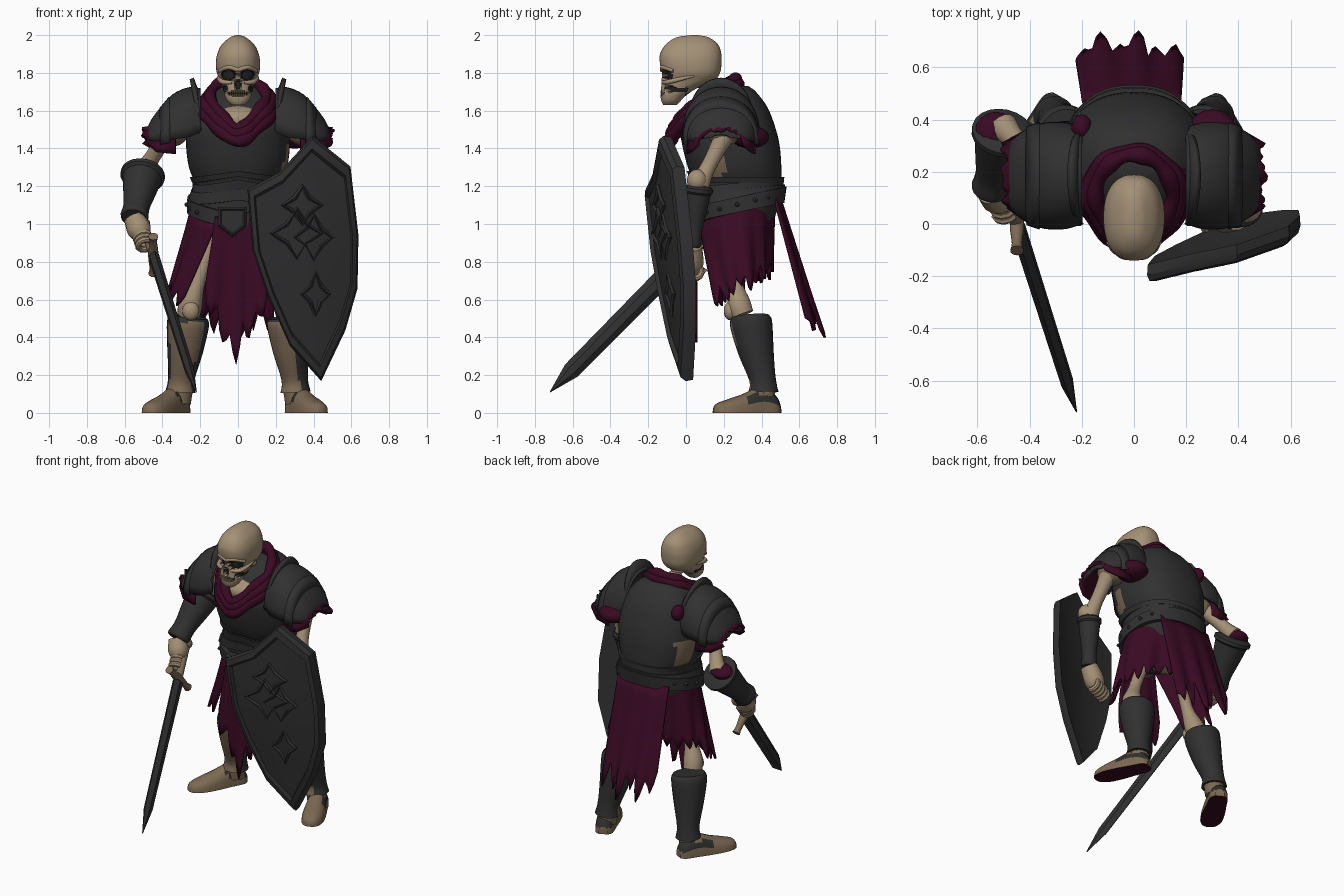
import bpy, bmesh, math, random
from mathutils import Vector
from math import sin, cos, pi

if "Cube" in bpy.data.objects:
    bpy.data.objects.remove(bpy.data.objects["Cube"])
random.seed(7)
parts = []
SIDES = ((1, "left"), (-1, "right"))


def material(name, *rgb):
    mat = bpy.data.materials.new(name)
    mat.use_nodes = True
    mat.diffuse_color = (*rgb, 1)
    mat.node_tree.nodes["Principled BSDF"].inputs["Base Color"].default_value = (*rgb, 1)
    return mat


bone = material("pale bone", .37, .28, .18)
aged = material("aged bone", .2, .14, .085)
iron = material("dark iron", .03, .03, .031)
cloth_red = material("wine cloth", .042, .003, .017)
hollow = material("hollow black", .016, .015, .014)


def spline(rows, steps=4):
    """Catmull-Rom smoothing of rows of numbers."""
    out, last = [], len(rows) - 1
    for i in range(last):
        near = list(zip(rows[max(i - 1, 0)], rows[i], rows[i + 1], rows[min(i + 2, last)]))
        for k in range(steps):
            t = k / steps
            out.append(tuple(q + t / 2 * (r - p + t * (2*p - 5*q + 4*r - s + t * (3*q - p - 3*r + s)))
                             for p, q, r, s in near))
    return out + [tuple(rows[-1])]


def loft(name, rings, *mats, wrap=True, closed=False, rule=None, thick=0):
    """Skin a list of equally long point rings."""
    count, size = len(rings), len(rings[0])
    faces = [(i * size + j, i * size + (j + 1) % size,
              (i + 1) % count * size + (j + 1) % size, (i + 1) % count * size + j)
             for i in range(count if closed else count - 1)
             for j in range(size if wrap else size - 1)]
    if wrap and not closed:
        faces += [tuple(range(size)), tuple(range((count - 1) * size, count * size))]
    mesh = bpy.data.meshes.new(name)
    mesh.from_pydata([tuple(p) for ring in rings for p in ring], [], faces)
    bm = bmesh.new()
    bm.from_mesh(mesh)
    bmesh.ops.recalc_face_normals(bm, faces=bm.faces)
    for face in bm.faces:
        face.material_index = int(rule(face.calc_center_median(), face.normal)) if rule else 0
    bm.to_mesh(mesh)
    bm.free()
    for mat in mats:
        mesh.materials.append(mat)
    obj = bpy.data.objects.new(name, mesh)
    bpy.context.collection.objects.link(obj)
    if thick:
        solid = obj.modifiers.new("thickness", "SOLIDIFY")
        solid.thickness, solid.offset = thick, 0
    parts.append(obj)


def tube(name, rows, *mats, sides=14, ref=(0, 1, 0), closed=False, rule=None):
    """Round limb through rows of x, y, z, radius."""
    pts, rings, n = [Vector(r[:3]) for r in rows], [], len(rows)
    for i, p in enumerate(pts):
        before = pts[i - 1] if i or closed else p
        after = pts[(i + 1) % n] if i < n - 1 or closed else p
        along = (after - before).normalized()
        side = along.cross(Vector(ref)).normalized()
        up = side.cross(along)
        rings.append([p + rows[i][3] * (side * cos(a) + up * sin(a)) for a in turn(sides)])
    loft(name, rings, *mats, closed=closed, rule=rule)


def ellipsoid(name, center, size, mat, n=16):
    loft(name, [[Vector(center) + Vector((size[0] * sin(b) * cos(a), size[1] * sin(b) * sin(a), size[2] * cos(b)))
                 for a in turn(n)] for b in (pi * (i + .1) / (n + .2) for i in range(n + 1))], mat)


def oval(z, front, back, width, angle, grow=0, power=.85):
    c, s = cos(angle), sin(angle)
    return Vector(((width + grow) * math.copysign(abs(c) ** power, c),
                   (front + back) / 2 + ((back - front) / 2 + grow) * math.copysign(abs(s) ** power, s), z))


def turn(n):
    return [2 * pi * k / n for k in range(n)]


# Skull: stacked ovals with pressed-in sockets, nose and mouth
HOLES = ((.05, 1.79, .037, .031), (0, 1.738, .017, .026), (0, 1.69, .052, .012), (.068, 1.715, .012, .018))
PRESS = Vector((0, .03, 0))


def in_hole(p):
    return p.y < -.02 and any(((abs(p.x) - x) / rx) ** 2 + ((p.z - z) / rz) ** 2 < 1 for x, z, rx, rz in HOLES)


skull = [(2.0, .03, .06, .01), (1.988, -.05, .12, .042), (1.95, -.108, .17, .086), (1.9, -.137, .187, .11),
         (1.85, -.138, .188, .117), (1.8, -.127, .18, .112), (1.76, -.13, .15, .094), (1.72, -.133, .06, .08),
         (1.68, -.135, 0, .07), (1.65, -.13, -.03, .056), (1.63, -.12, -.05, .035)]
rings = [[oval(*row, a) for a in turn(72)] for row in spline(skull, 6)]
rings = [[p + PRESS if in_hole(p) else p for p in ring] for ring in rings]
loft("skull", rings, bone, hollow, rule=lambda c, n: in_hole(c - PRESS) or in_hole(c))
for s, side in SIDES:
    tube(side + "_brow", spline([(0, -.127, 1.815, .012), (s * .05, -.119, 1.83, .013),
                                 (s * .1, -.068, 1.81, .009)]), bone)
    tube(side + "_cheekbone", spline([(s * .03, -.122, 1.75, .009), (s * .08, -.095, 1.752, .013),
                                      (s * .102, -.02, 1.77, .01), (s * .1, .05, 1.785, .005)]), bone)
    for k in range(4):
        x = s * (.006 + .011 * k)
        for z in (1.698, 1.682):
            ellipsoid(side + "_tooth", (x, 7 * x * x - .13, z), (.005, .006, .008), bone, 8)
for k in range(6):
    ellipsoid("neck_vertebra", (0, .09 + .03 * k, 1.74 - .03 * k), (.05, .04, .025), bone)
ellipsoid("upper_ribs", (0, .08, 1.55), (.15, .12, .08), bone)

# Breastplate and backplate
BODY = spline([(1.0, .07, .46, .235), (1.12, .06, .495, .245), (1.2, .05, .505, .225), (1.3, .01, .505, .26),
               (1.42, -.02, .495, .275), (1.52, -.03, .47, .265), (1.62, .03, .43, .23), (1.7, .13, .37, .16),
               (1.73, .18, .33, .09)])


def body_point(z, angle, grow=0):
    for low, high in zip(BODY, BODY[1:]):
        if z <= high[0]:
            break
    t = max(0, min(1, (z - low[0]) / (high[0] - low[0])))
    return oval(z, *(a + (b - a) * t for a, b in zip(low[1:], high[1:])), angle, grow)


def band(name, low, high, grow, dip=0, tilt=0):
    """Raised strip round the torso, dipping to a point in front."""
    rings = []
    for z, g in ((low, -.01), (low, grow), (high, grow), (high, -.01)):
        ring = []
        for a in turn(48):
            p = body_point(z, a)
            shift = tilt * (p.y - .1) - (dip * max(0, 1 - abs(p.x) / .2) if p.y < .2 else 0)
            ring.append(body_point(z + shift, a, g))
        rings.append(ring)
    loft(name, rings, iron, closed=True)


loft("cuirass", [[body_point(row[0], a) for a in turn(48)] for row in BODY], iron, aged,
     rule=lambda c, n: abs(n.x) > .6 and 1.25 < c.z < 1.42 and (.13 < c.y < .2 if c.x > 0 else .3 < c.y < .42))
band("cuirass_rim", 1.22, 1.25, .014, -.03)
band("belly_plate_upper", 1.15, 1.2, .012, -.04, .1)
band("belly_plate_lower", 1.1, 1.16, .02, -.03, .12)
band("belt", 1.02, 1.1, .028, .04, .25)
for a in turn(18):
    p = body_point(1.06, a, .03)
    if p.y > .1:
        ellipsoid("belt_rivet", p + Vector((0, 0, .25 * (p.y - .1))), (.012, .012, .012), iron, 8)
outline = [(-.075, .07), (.075, .07), (.075, -.03), (0, -.09), (-.075, -.03)]
loft("buckle", [[(x * k - .03, y, z * k + 1.02) for x, z in outline]
                for k, y in ((1, .06), (1, .015), (.85, .002), (.75, .01))], iron)

# Scarf: draped rolls dipping to a point at the throat
for name, rx, ry, high, r in (("inner_scarf", .15, .165, 1.665, .03), ("middle_scarf", .175, .175, 1.635, .034),
                              ("outer_scarf", .19, .185, 1.6, .034)):
    tube(name, [(rx * sin(a) * (1 - .25 * max(0, cos(a))), .1 - ry * cos(a),
                 high - .105 * cos(a) - .055 * max(0, cos(a)) ** 4,
                 r + .005 * sin(7 * a)) for a in turn(48)], cloth_red, ref=(0, 0, 1), closed=True)


# Shoulders: dome, lame, upright collar blade and a torn sleeve below
def arch(x, depth, low, high, lean=0, n=20):
    return [Vector((x + lean * sin(pi * k / n), .185 + depth * cos(pi * k / n),
                    low + (high - low) * sin(pi * k / n) ** .8)) for k in range(n + 1)]


for s, side in SIDES:
    dome = [(.2, .175, 1.49, 1.71), (.26, .195, 1.46, 1.715), (.34, .195, 1.45, 1.68), (.405, .172, 1.44, 1.61),
            (.45, .14, 1.44, 1.55), (.472, .1, 1.45, 1.505), (.48, .04, 1.46, 1.47)]
    rings = [arch(s * x, *rest) for x, *rest in spline(dome)]
    loft(side + "_pauldron", rings, iron, wrap=False, thick=.018)
    lame = [arch(s * x, *rest) for x, *rest in ((.36, .2, 1.43, 1.67), (.41, .183, 1.42, 1.61))]
    loft(side + "_pauldron_lame", lame, iron, wrap=False, thick=.014)
    blade = [arch(s * .25, .18, 1.47, 1.69), arch(s * .205, .18, 1.48, 1.72, s * .02),
             arch(s * .2, .175, 1.5, 1.77, s * .045)]
    loft(side + "_pauldron_collar", blade, iron, wrap=False, thick=.024)
    sleeve = [arch(s * x, *rest) for x, *rest in ((.33, .18, 1.37, 1.56), (.43, .16, 1.38, 1.52), (.5, .12, 1.42, 1.5))]
    sleeve[-1] = [p + Vector((s * random.uniform(-.02, .012), 0, random.uniform(-.01, .01))) for p in sleeve[-1]]
    loft(side + "_sleeve", sleeve, cloth_red, wrap=False, thick=.014)
    ellipsoid(side + "_shoulder_joint", (s * .35, .2, 1.49), (.09, .09, .08), aged)
ellipsoid("left_rear_scrap", (.3, .34, 1.46), (.1, .1, .06), cloth_red)
ellipsoid("right_rear_scrap", (-.2, .37, 1.6), (.04, .05, .05), cloth_red)


# Arms
def hand(name, center, axis):
    """Four fingers and a thumb curled round an axis."""
    axis, center = Vector(axis).normalized(), Vector(center)
    u = axis.cross(Vector((1, 0, 0))).normalized()
    w = axis.cross(u)
    for k in range(5):
        base = center + axis * (.028 * k - .056)
        tube(name + "_finger", [(*(base + .038 * (u * cos(a) + w * sin(a))), .017)
                                for a in (.6 * j - 1 for j in range(9))], bone, sides=8, ref=axis)


TIP, POMMEL = Vector((-.22, -.72, .11)), Vector((-.5, .16, 1.0))
ALONG = (TIP - POMMEL).normalized()
arms = {"right": [(-.36, .22, 1.5), (-.5, .37, 1.28), (-.55, .13, 1.03), (-.505, .08, .93), 1],
        "left": [(.38, .2, 1.46), (.42, .07, 1.21), (.39, .03, .88), (.32, .03, .74), .65]}
for side, (*joints, bulk) in arms.items():
    shoulder, elbow, wrist, palm = map(Vector, joints)
    tube(side + "_upper_arm", spline([(*shoulder, .055), (*shoulder.lerp(elbow, .3), .044),
                                      (*shoulder.lerp(elbow, .7), .042), (*elbow, .058)]), bone)
    cuff = [(.02, .085), (.06, .108), (.12, .105), (.4, .09), (.75, .07), (.95, .075), (1, .065)]
    tube(side + "_gauntlet", spline([(*elbow.lerp(wrist, t), r * bulk) for t, r in cuff]), iron, sides=20)
    tube(side + "_gauntlet_rim", [(*elbow.lerp(wrist, t), r * bulk)
                                  for t, r in ((.03, .1), (.06, .118), (.12, .118), (.16, .1))], iron, sides=20)
    tube(side + "_palm", spline([(*wrist, .055), (*wrist.lerp(palm, .6), .064), (*palm, .045)]), bone)
    hand(side, palm, ALONG if side == "right" else (1, .3, .2))
ellipsoid("left_elbow", (.43, .06, 1.23), (.06, .055, .06), bone)
ellipsoid("right_cuff_lining", (-.53, .35, 1.28), (.08, .08, .045), cloth_red)

# Sword
across = ALONG.cross(Vector((1, 0, 0))).normalized()
flat = ALONG.cross(across)
guard = POMMEL.lerp(TIP, .2)
loft("sword_blade", [[guard.lerp(TIP, t) + across * w * a + flat * d * b
                      for a, b in ((1, 0), (.4, 1), (-.4, 1), (-1, 0), (-.4, -1), (.4, -1))]
                     for t, w, d in ((0, .052, .026), (.84, .046, .022), (1, .002, .002))], iron)
tube("sword_grip", [(*POMMEL, .024), (*guard, .024)], aged)
ellipsoid("sword_pommel", POMMEL, (.035, .035, .035), aged)
tube("sword_guard", spline([(*(guard + across * k - ALONG * .02), r) for k, r in
                            ((-.14, .026), (-.1, .02), (0, .028), (.1, .02), (.14, .026))]), aged, ref=(1, 0, 0))

# Shield: a bevelled kite with recessed field and raised pattern
kite = [(.053, 1.18), (.22, 1.27), (.395, 1.46), (.593, 1.3), (.635, .94), (.63, .66), (.566, .44), (.44, .175),
        (.275, .36), (.16, .62), (.08, .86)]


def on_shield(x, z, depth, k=1):
    x, z = .36 + k * (x - .36), .85 + k * (z - .85)
    return Vector((x, .29 * x - .08 * z - .116 + depth, z))


loft("shield", [[on_shield(x, z, depth, k) for x, z in kite] for k, depth in (
    (.01, 0), (.5, .01), (.9, .032), (1, .04), (1.01, 0), (.98, -.025), (.9, -.035), (.87, -.015),
    (.5, -.032), (.01, -.045))], iron)
for x, z, w, h in ((.34, 1.1, .1, .1), (.31, .95, .13, .13), (.4, .93, .1, .12), (.41, .63, .07, .11)):
    tube("shield_relief", [(*on_shield(x + w * cos(a) * k, z + h * sin(a) * k, -.034), .013)
                           for a, k in ((i * pi / 4, (1, .55)[i % 2]) for i in range(8))],
         iron, sides=4, closed=True)


# Torn cloth: pointed strips of uneven length with slits between
def cloth(name, top, bottom, columns=36, rows=8, tear=.2, folds=.015):
    lengths = [random.uniform(0, tear * .6) for _ in range(columns // 4 + 1)]
    reach = [1 - lengths[j // 4] - tear * (1, .3, 0, .4)[j % 4] * random.uniform(.6, 1) for j in range(columns + 1)]
    grid = []
    for i in range(rows + 1):
        line = []
        for j in range(columns + 1):
            u, v = j / columns, i / rows * reach[j]
            out = (top(u + .01) - top(u - .01)).cross(Vector((0, 0, 1))).normalized()
            line.append(top(u).lerp(bottom(u), v) + out * folds * sin(u * columns * .8) * v)
        grid.append(line)
    loft(name, grid, cloth_red, wrap=False, thick=.014)


for s, side in SIDES:
    def arc(u, rx, ry, z, start, s=s):
        a = start + (1.45 - start) * u
        return Vector((s * rx * cos(a), .26 + ry * sin(a), z + .1 * sin(a)))
    cloth(side + "_skirt", lambda u: arc(u, .245, .21, 1.09, -1.1), lambda u: arc(u, .37, .19, .6, -.55))
cloth("front_tabard", lambda u: Vector((.24 * u - .12, .05, 1.04)),
      lambda u: Vector((.36 * u - .19, .04, .25 + .6 * abs(u - .5))), 20, tear=.22)
cloth("back_tabard", lambda u: Vector((.38 * u - .2, .47 + .03 * sin(pi * u), 1.13)),
      lambda u: Vector((.42 * u - .23, .69 + .04 * sin(pi * u), .31 + .12 * (1 - u))), 24, tear=.25, folds=.02)

# Pelvis and legs
ellipsoid("pelvis", (0, .29, .97), (.15, .11, .09), bone)
for s, side in SIDES:
    tube(side + "_thigh", spline([(s * .1, .28, 1.0, .06), (s * .15, .27, .88, .042), (s * .21, .26, .7, .038),
                                  (s * .25, .28, .58, .062), (s * .26, .3, .52, .06)]), bone)
    ellipsoid(side + "_kneecap", (s * .25, .235, .54), (.045, .035, .05), bone)
    facing = Vector((-.5, -.85, 0)) if s > 0 else Vector((-.1, -1, 0))
    tube(side + "_greave", spline([(s * .26, .34, .51, .1), (s * .265, .345, .47, .112), (s * .28, .37, .33, .095),
                                   (s * .3, .405, .18, .07), (s * .305, .41, .11, .08)]), iron, aged, sides=28,
         rule=lambda c, n: n.dot(facing) > .58 and c.z < .48)
    tube(side + "_ankle", [(s * .3, .41, .15, .065), (s * .31, .41, .05, .06)], aged)
    heel, toe = Vector((s * .285, .49, 0)), Vector((s * .46 - .02, .15, 0))
    over = (toe - heel).normalized().cross(Vector((0, 0, 1)))
    sole = [(0, .03, .05), (.08, .055, .1), (.3, .062, .135), (.55, .07, .1), (.8, .068, .07), (.95, .045, .05),
            (1, .015, .02)]
    loft(side + "_foot", [[heel.lerp(toe, t) + over * w * cos(a) + Vector((0, 0, h * max(0, sin(a)) ** .7))
                           for a in turn(20)] for t, w, h in spline(sole)], aged, cloth_red, iron,
         rule=lambda c, n: 1 if c.z < .004 else 2 * (c.y > .33 and .04 < c.z < .1))

for obj in parts:
    obj.select_set(True)
bpy.context.view_layer.objects.active = parts[0]
bpy.ops.object.shade_smooth_by_angle(angle=math.radians(35))
